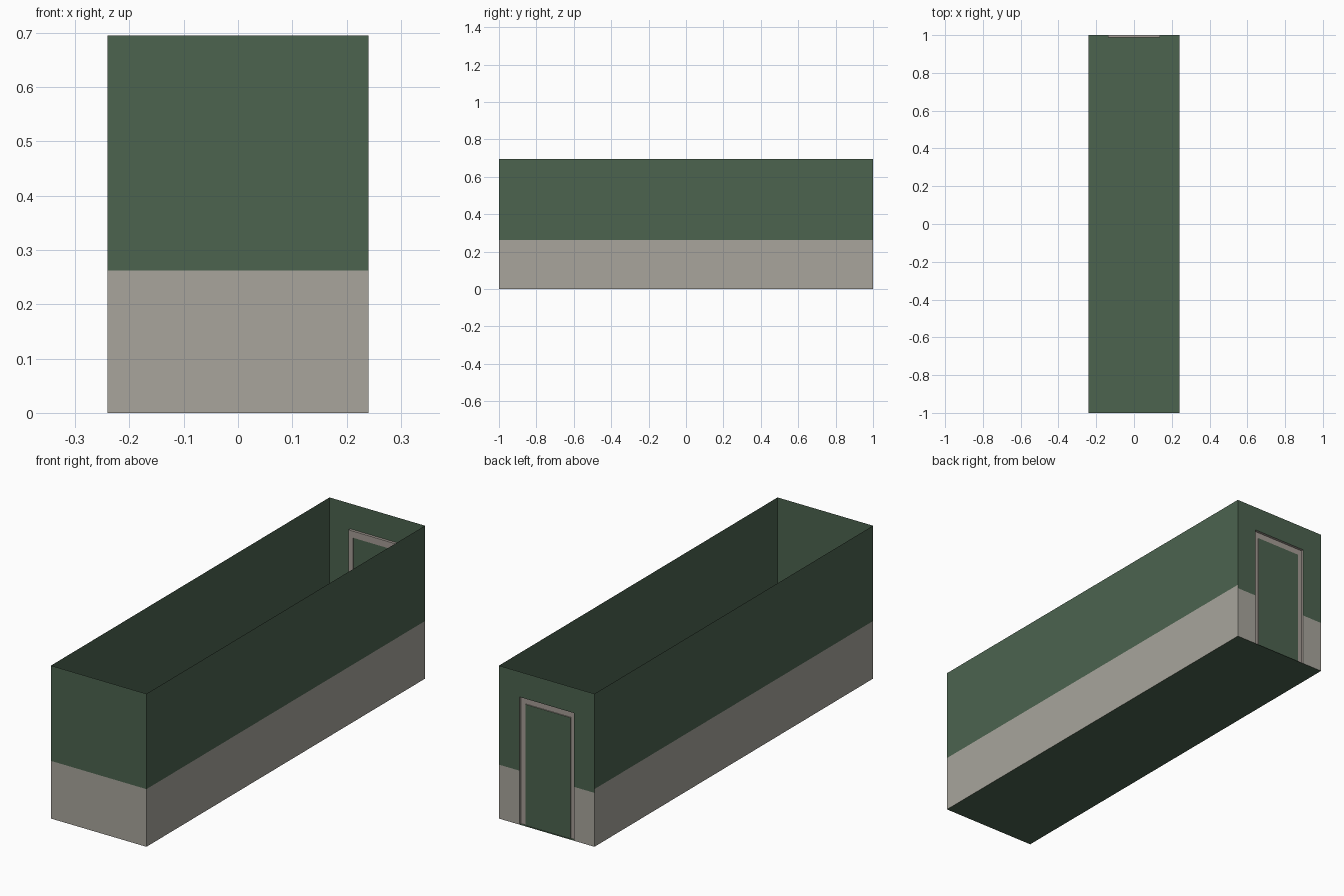
import bpy, bmesh

if "Cube" in bpy.data.objects:
    bpy.data.objects.remove(bpy.data.objects["Cube"])

W, L, H = 0.24, 1.0, 0.695        # half width, half length, wall height
DADO = 0.262                      # height of the painted lower band
DADO_BACK = 0.245
FO, FI = 0.137, 0.113             # door frame outer / inner half width
FT, DT = 0.58, 0.55               # frame top, door top
FRONT, PANEL = 0.988, 0.992       # y of frame face and door panel


def material(name, rgb):
    m = bpy.data.materials.new(name)
    m.diffuse_color = (*rgb, 1)
    m.use_nodes = True
    m.node_tree.nodes["Principled BSDF"].inputs["Base Color"].default_value = m.diffuse_color
    return m


GREEN = material("dark green", (0.072, 0.125, 0.078))
BEIGE = material("warm grey", (0.392, 0.376, 0.333))
TRIM = material("trim grey", (0.376, 0.335, 0.300))


def make(name, quads, mats, rule=None):
    """Mesh object from a list of quads; rule(face) picks the material."""
    bm = bmesh.new()
    for q in quads:
        bm.faces.new([bm.verts.new(p) for p in q])
    bmesh.ops.remove_doubles(bm, verts=bm.verts, dist=1e-5)
    if rule:
        for f in bm.faces:
            f.material_index = rule(f)
    me = bpy.data.meshes.new(name)
    bm.to_mesh(me)
    bm.free()
    ob = bpy.data.objects.new(name, me)
    bpy.context.collection.objects.link(ob)
    for m in mats:
        me.materials.append(m)
    return ob


def upright(a, b, z0, z1):
    """Vertical quad between plan points a and b."""
    return [(*a, z0), (*b, z0), (*b, z1), (*a, z1)]


def lower_band(f):
    return 1 if f.calc_center_median().z < 0.25 else 0


# floor
make("floor", [[(-W, -L, 0), (W, -L, 0), (W, L, 0), (-W, L, 0)]], [GREEN])

# side and front walls, thin sheets split at the band height
for name, a, b in (("left_wall", (-W, L), (-W, -L)),
                   ("right_wall", (W, -L), (W, L)),
                   ("front_wall", (-W, -L), (W, -L))):
    make(name, [upright(a, b, 0, DADO), upright(a, b, DADO, H)],
         [GREEN, BEIGE], lower_band)

# back wall with the door opening
back = [upright((FO, L), (-FO, L), FT, H)]
for s in (-1, 1):
    for z0, z1 in ((0, DADO_BACK), (DADO_BACK, FT), (FT, H)):
        back.append(upright((s * W, L), (s * FO, L), z0, z1))
make("back_wall", back, [GREEN, BEIGE], lower_band)


# door frame: a moulding standing into the room, hollow from outside
def outline(w, top, y):
    return [(-w, y, 0), (-w, y, top), (w, y, top), (w, y, 0)]


rings = [outline(FO, FT, L), outline(FO, FT, FRONT),
         outline(FI, DT, FRONT), outline(FI, DT, PANEL)]
frame = []
for r0, r1 in zip(rings, rings[1:]):
    for i in range(3):
        frame.append([r0[i], r0[i + 1], r1[i + 1], r1[i]])
make("door_frame", frame, [TRIM])

# door panel
make("door", [outline(FI, DT, PANEL)], [GREEN])
